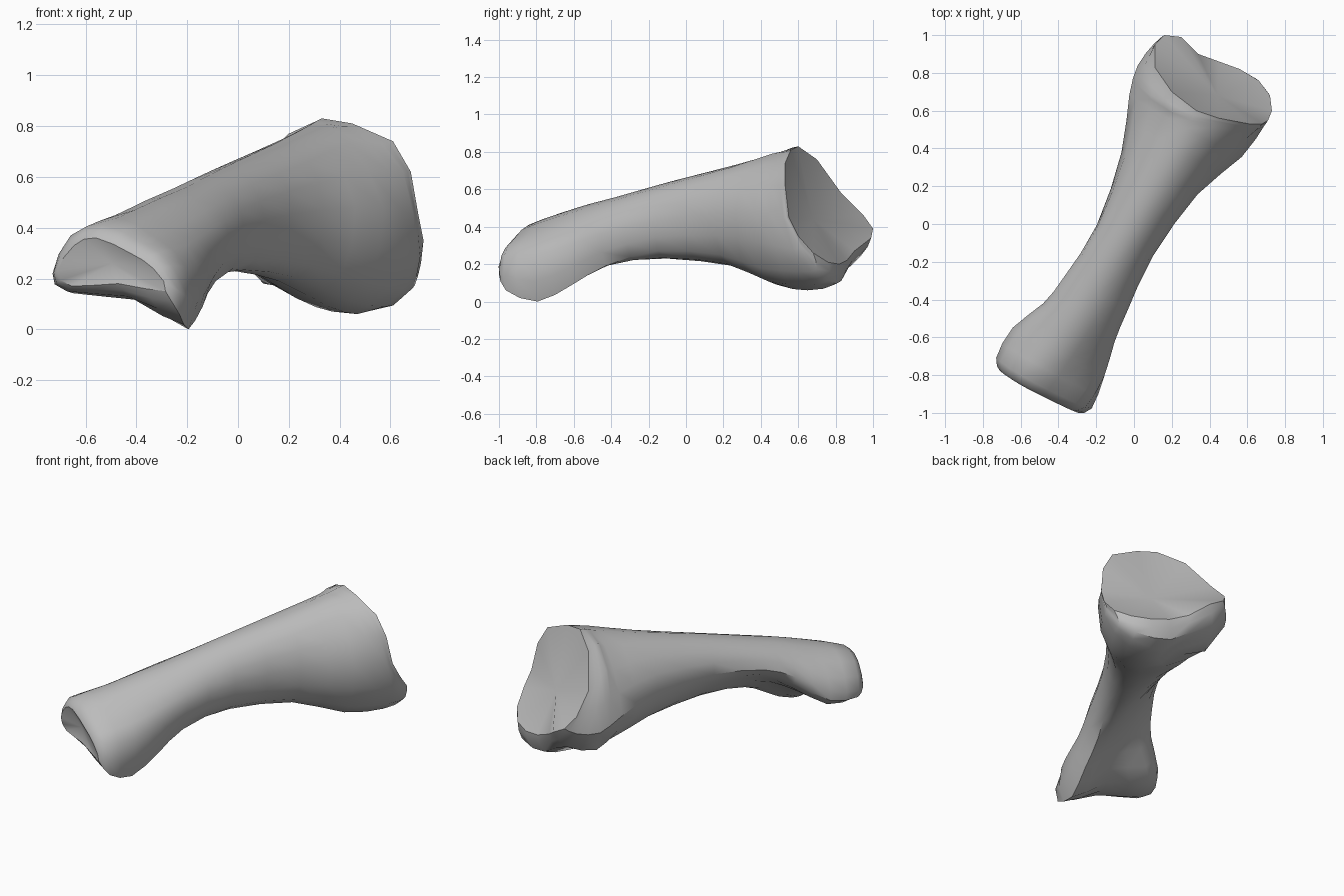
import bpy
import bmesh
from mathutils import Vector

old = bpy.data.objects.get("Cube")
if old:
    bpy.data.objects.remove(old, do_unlink=True)

# Bone axis in plan, and the direction across it
ALONG = Vector((0.48, 0.877, 0))
ACROSS = Vector((0.877, -0.48, 0))


def place(s, t, z):
    """Point at distance s along the bone, t across it and height z."""
    return ALONG * s + ACROSS * t + Vector((0, 0, z))


def section(s, lean, profile):
    """Cross-section from (across, height) pairs in hundredths, leaning with height."""
    return refine_ring([place(s + lean * z / 100, t / 100, z / 100) for t, z in profile])


def outline(points):
    """Free outline from positions in hundredths."""
    return [Vector(p) / 100 for p in points]


def spline(a, b, c, d):
    """Catmull-Rom point halfway between b and c."""
    return (9 * (b + c) - a - d) / 16


def refine_ring(ring):
    n = len(ring)
    out = []
    for i in range(n):
        a, b, c, d = (ring[(i + k) % n] for k in (-1, 0, 1, 2))
        out += [b, spline(a, b, c, d)]
    return out


def refine_length(rings):
    out = []
    last = len(rings) - 1
    for i in range(last):
        a, b, c, d = (rings[min(max(i + k, 0), last)] for k in (-1, 0, 1, 2))
        out.append(b)
        out.append([spline(*p) for p in zip(a, b, c, d)])
    return out + [rings[-1]]


def swell(p):
    """Push low points of the head back and down into its two rounded lobes."""
    weight = min(1, max(0, 0.45 - p.z) * 4)
    return p + Vector((0, 0.05, -0.05)) * weight


# Each profile runs clockwise from the top: shoulder, side, low side, bottom and back
lower_end = [
    section(-1.0, -0.1, [(-7, 36), (8, 30), (18, 24), (23, 15),
                         (2, 18), (-19, 17), (-25, 23), (-17, 33)]),
    section(-0.95, -0.1, [(-6, 41), (11, 34), (24, 25), (26, 6),
                          (3, 13), (-24, 15), (-30, 22), (-21, 37)]),
    section(-0.79, 0, [(-3, 47), (12, 39), (25, 25), (21, 0),
                       (1, 12), (-25, 15), (-30, 25), (-20, 40)]),
    section(-0.6, 0, [(-1, 52), (13, 44), (21, 30), (17, 9),
                      (3, 20), (-16, 26), (-22, 35), (-15, 47)]),
]
shaft = [
    section(-0.42, 0, [(0, 56), (13, 49), (19, 36), (13, 19),
                       (2, 24), (-10, 34), (-19, 42), (-13, 52)]),
    section(-0.1, 0, [(0, 64), (12, 57), (17, 43), (13, 27),
                      (3, 23), (-9, 33), (-17, 45), (-13, 58)]),
    section(0.3, 0, [(0, 73), (15, 66), (22, 47), (17, 25),
                     (2, 19), (-14, 26), (-24, 45), (-16, 64)]),
    section(0.6, -0.03, [(0, 80), (18, 73), (33, 48), (26, 18),
                         (8, 9), (-20, 19), (-35, 40), (-22, 65)]),
]

# Widest part of the head, and the uneven rim of the joint socket
head = outline([
    (31, 56, 82), (44, 53, 80), (57, 50, 73), (65, 50, 62),
    (69, 52, 45), (70, 57, 28), (66, 61, 16), (58, 64, 9),
    (47, 65, 6), (37, 66, 7), (27, 70, 15), (10, 76, 18),
    (2, 84, 34), (3, 78, 50), (9, 68, 66), (20, 60, 77)])
rim = outline([
    (33, 60, 83), (45, 56, 81), (61, 53, 74), (68, 53, 62),
    (71, 55, 45), (73, 60, 35), (72, 68, 26), (66, 76, 21),
    (56, 82, 20), (45, 86, 22), (34, 90, 27), (25, 99, 34),
    (16, 100, 39), (11, 95, 46), (11, 83, 58), (20, 70, 76)])
lobes = [swell(a.lerp(b, 0.6)) for a, b in zip(head, rim)]
rings = refine_length(lower_end + shaft + [head, lobes, rim])

# Skin the sections, then close the lower end and the hollow socket
bm = bmesh.new()
loops = [[bm.verts.new(p) for p in ring] for ring in rings]
for lo, hi in zip(loops, loops[1:]):
    for i in range(len(lo)):
        j = (i + 1) % len(lo)
        bm.faces.new((lo[i], lo[j], hi[j], hi[i]))
for loop, tip in ((loops[0], place(-1.0, -0.02, 0.26)), (loops[-1], place(0.81, 0.06, 0.44))):
    centre = bm.verts.new(tip)
    for i in range(len(loop)):
        bm.faces.new((loop[i], loop[(i + 1) % len(loop)], centre))
bmesh.ops.recalc_face_normals(bm, faces=bm.faces)

mesh = bpy.data.meshes.new("bone")
bm.to_mesh(mesh)
bm.free()
bone = bpy.data.objects.new("bone", mesh)
bpy.context.collection.objects.link(bone)

# Single grey colour
grey = bpy.data.materials.new("bone_grey")
grey.use_nodes = True
colour = (0.5, 0.5, 0.5, 1)
grey.diffuse_color = colour
grey.node_tree.nodes["Principled BSDF"].inputs["Base Color"].default_value = colour
mesh.materials.append(grey)

bpy.ops.object.select_all(action="DESELECT")
bone.select_set(True)
bpy.context.view_layer.objects.active = bone
bpy.ops.object.shade_smooth_by_angle(angle=0.65)
